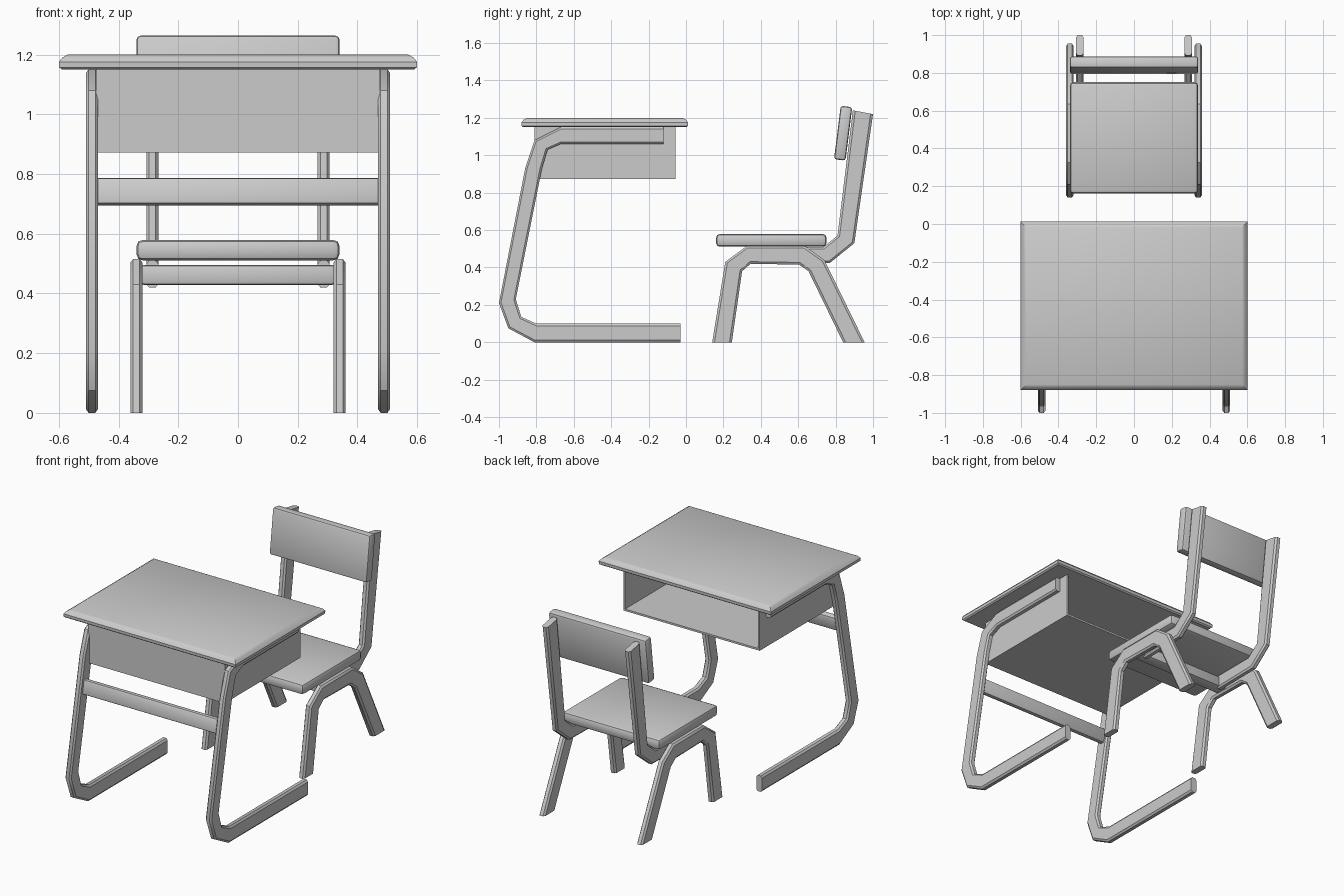
import bpy, bmesh

if "Cube" in bpy.data.objects:
    bpy.data.objects.remove(bpy.data.objects["Cube"])


def finish(name, bm, smooth=True):
    bmesh.ops.recalc_face_normals(bm, faces=bm.faces[:])
    mesh = bpy.data.meshes.new(name)
    bm.to_mesh(mesh)
    bm.free()
    ob = bpy.data.objects.new(name, mesh)
    bpy.context.collection.objects.link(ob)
    if smooth:
        bpy.ops.object.select_all(action='DESELECT')
        ob.select_set(True)
        bpy.context.view_layer.objects.active = ob
        bpy.ops.object.shade_smooth_by_angle(angle=0.6)
    return ob


def loft(name, rings):
    """Skin a list of closed rings and cap both ends."""
    bm = bmesh.new()
    loops = [[bm.verts.new(p) for p in ring] for ring in rings]
    n = len(loops[0])
    for a, b in zip(loops, loops[1:]):
        for i in range(n):
            j = (i + 1) % n
            bm.faces.new((a[i], a[j], b[j], b[i]))
    bm.faces.new(loops[0])
    bm.faces.new(loops[-1])
    return finish(name, bm)


# Chamfered cross-section: (sideways offset, position from outer to inner edge)
SECTION = [(-.011, 0), (.011, 0), (.02, .12), (.02, .88),
           (.011, 1), (-.011, 1), (-.02, .88), (-.02, .12)]


def bent_tube(name, x, outer, inner):
    """Flattened tube between an outer and an inner (y, z) outline."""
    loft(name, [[(x + u, o[0] + (i[0] - o[0]) * t, o[1] + (i[1] - o[1]) * t)
                 for u, t in SECTION] for o, i in zip(outer, inner)])


def bar(name, size, loc, bevel, segments=2, tilt=0):
    bm = bmesh.new()
    bmesh.ops.create_cube(bm, size=1)
    bmesh.ops.scale(bm, vec=size, verts=bm.verts[:])
    bmesh.ops.bevel(bm, geom=bm.edges[:], offset=bevel, segments=segments,
                    profile=0.5, affect='EDGES')
    ob = finish(name, bm)
    ob.location = loc
    ob.rotation_euler.x = tilt
    return ob


# Desk top with a softened rim
def rim(z, inset):
    x, y0, y1 = .6 - inset, -.88 + inset, .012 - inset
    return [(-x, y0, z), (x, y0, z), (x, y1, z), (-x, y1, z)]


loft("desk_top", [rim(1.15, .01), rim(1.157, .001), rim(1.175, 0),
                  rim(1.19, .012), rim(1.2, .03)])

# Open storage tray under the top
bm = bmesh.new()
bmesh.ops.create_cube(bm, size=1)
bmesh.ops.scale(bm, vec=(.95, .755, .28), verts=bm.verts[:])
bmesh.ops.translate(bm, vec=(0, -.4325, 1.012), verts=bm.verts[:])
bm.normal_update()
bmesh.ops.delete(bm, geom=[f for f in bm.faces if f.normal.y > .5 or f.normal.z > .5],
                 context='FACES')
mesh = bpy.data.meshes.new("storage_tray")
bm.to_mesh(mesh)
bm.free()
tray = bpy.data.objects.new("storage_tray", mesh)
bpy.context.collection.objects.link(tray)
wall = tray.modifiers.new("wall", 'SOLIDIFY')
wall.thickness = .012
wall.offset = -1
wall.use_even_offset = True

# Side frames, mirrored left and right
desk_outer = [(-.12, 1.15), (-.67, 1.15), (-.81, 1.08), (-.86, .93),
              (-1, .21), (-.95, .075), (-.81, 0), (-.03, 0)]
desk_inner = [(-.12, 1.06), (-.67, 1.06), (-.74, 1.03), (-.77, .93),
              (-.91, .23), (-.88, .135), (-.80, .1), (-.03, .1)]
leg_outer = [(.14, 0), (.21, .43), (.325, .515), (.635, .515), (.74, .44), (.955, 0)]
leg_inner = [(.245, 0), (.30, .38), (.345, .42), (.605, .415), (.655, .38), (.84, 0)]
post_outer = [(1, 1.22), (.90, .53), (.77, .425), (.45, .42)]
post_inner = [(.892, 1.24), (.81, .57), (.735, .51), (.45, .51)]
for side, s in (("left", -1), ("right", 1)):
    bent_tube(f"desk_leg_{side}", s * .489, desk_outer, desk_inner)
    bent_tube(f"chair_leg_frame_{side}", s * .34, leg_outer, leg_inner)
    bent_tube(f"backrest_post_{side}", s * .287, post_outer, post_inner)

# Cross bars
bar("desk_cross_bar", (.96, .04, .09), (0, -.85, .74), .011, tilt=-.19)
bar("chair_cross_bar", (.65, .08, .068), (0, .43, .462), .012)

# Chair seat and backrest
bar("seat", (.68, .59, .068), (0, .456, .545), .02)
bar("backrest", (.68, .062, .288), (0, .84, 1.118), .014, tilt=-.125)
